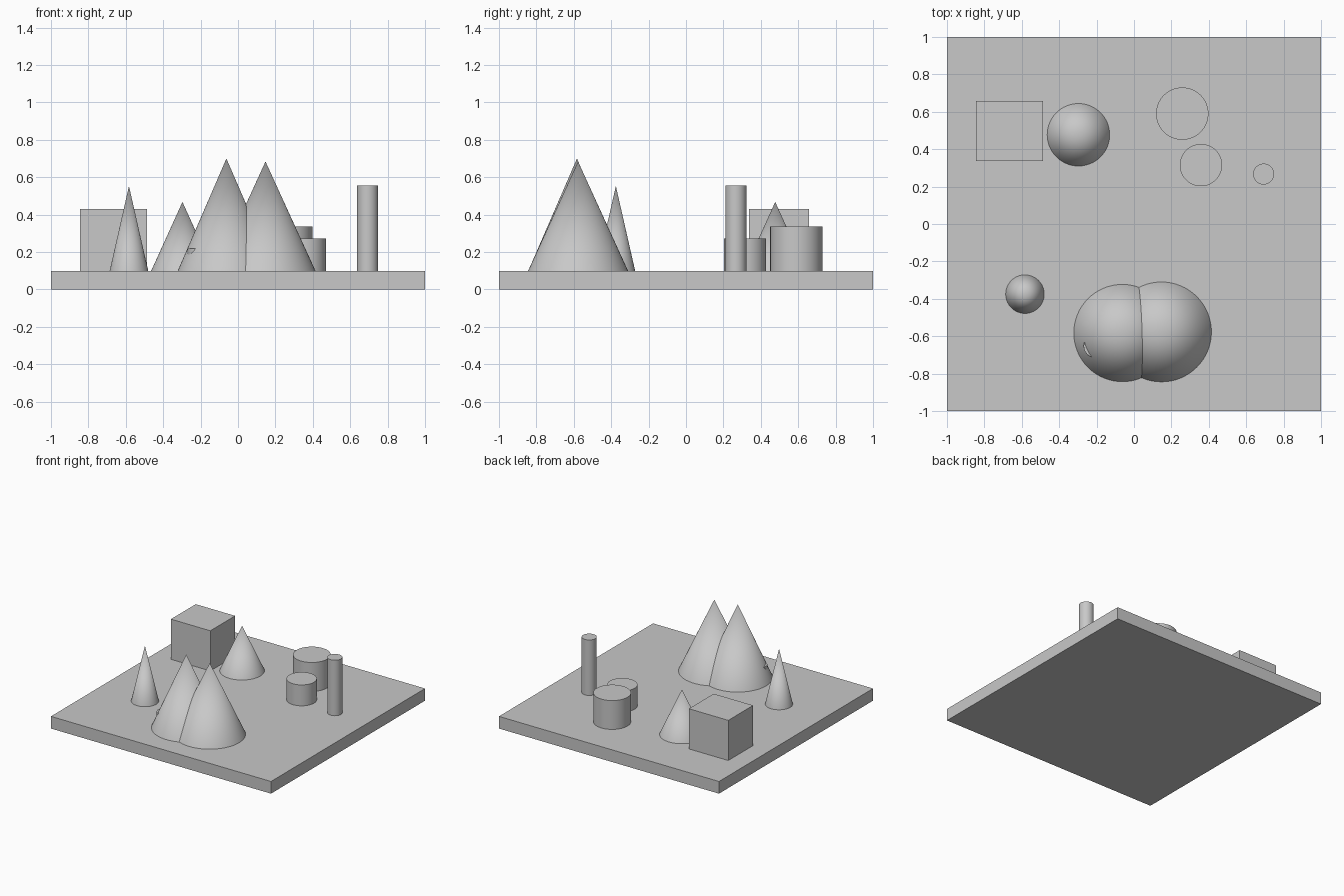
import bpy
import math

cube = bpy.data.objects.get("Cube")
if cube:
    bpy.data.objects.remove(cube, do_unlink=True)

FLOOR = 0.1  # top of the base slab

grey = bpy.data.materials.new("plain grey")
grey.use_nodes = True
grey.diffuse_color = (0.58, 0.58, 0.58, 1)
grey.node_tree.nodes["Principled BSDF"].inputs["Base Color"].default_value = (0.58, 0.58, 0.58, 1)


def finish(name, smooth=False):
    obj = bpy.context.object
    obj.name = name
    obj.data.materials.append(grey)
    if smooth:
        bpy.ops.object.shade_smooth_by_angle(angle=math.radians(35))


def box(name, center, size):
    bpy.ops.mesh.primitive_cube_add(size=1, location=center)
    obj = bpy.context.object
    obj.scale = size
    bpy.ops.object.transform_apply(location=False, rotation=False, scale=True)
    finish(name)


def round_part(name, x, y, radius, top, tip):
    """Cone (tip = 0) or cylinder (tip = radius) standing on the slab."""
    height = top - FLOOR
    bpy.ops.mesh.primitive_cone_add(vertices=64, radius1=radius, radius2=tip,
                                    depth=height, location=(x, y, FLOOR + height / 2))
    finish(name, smooth=True)


# Base slab and block
box("base_slab", (0, 0, FLOOR / 2), (2, 2, FLOOR))
box("block", (-0.666, 0.497, 0.265), (0.358, 0.322, 0.33))

# Cones: name, x, y, radius, top
for name, x, y, r, top in [
    ("back_cone", -0.297, 0.477, 0.167, 0.468),
    ("slim_cone", -0.583, -0.375, 0.103, 0.553),
    ("large_cone_right", -0.062, -0.583, 0.26, 0.70),
    ("large_cone_left", 0.147, -0.577, 0.267, 0.684),
]:
    round_part(name, x, y, r, top, 0)

# Cylinders, the last one mostly buried in a large cone
for name, x, y, r, top in [
    ("wide_cylinder", 0.258, 0.59, 0.14, 0.337),
    ("short_cylinder", 0.358, 0.315, 0.113, 0.272),
    ("tall_post", 0.693, 0.267, 0.056, 0.556),
    ("buried_cylinder", -0.207, -0.652, 0.062, 0.22),
]:
    round_part(name, x, y, r, top, r)
